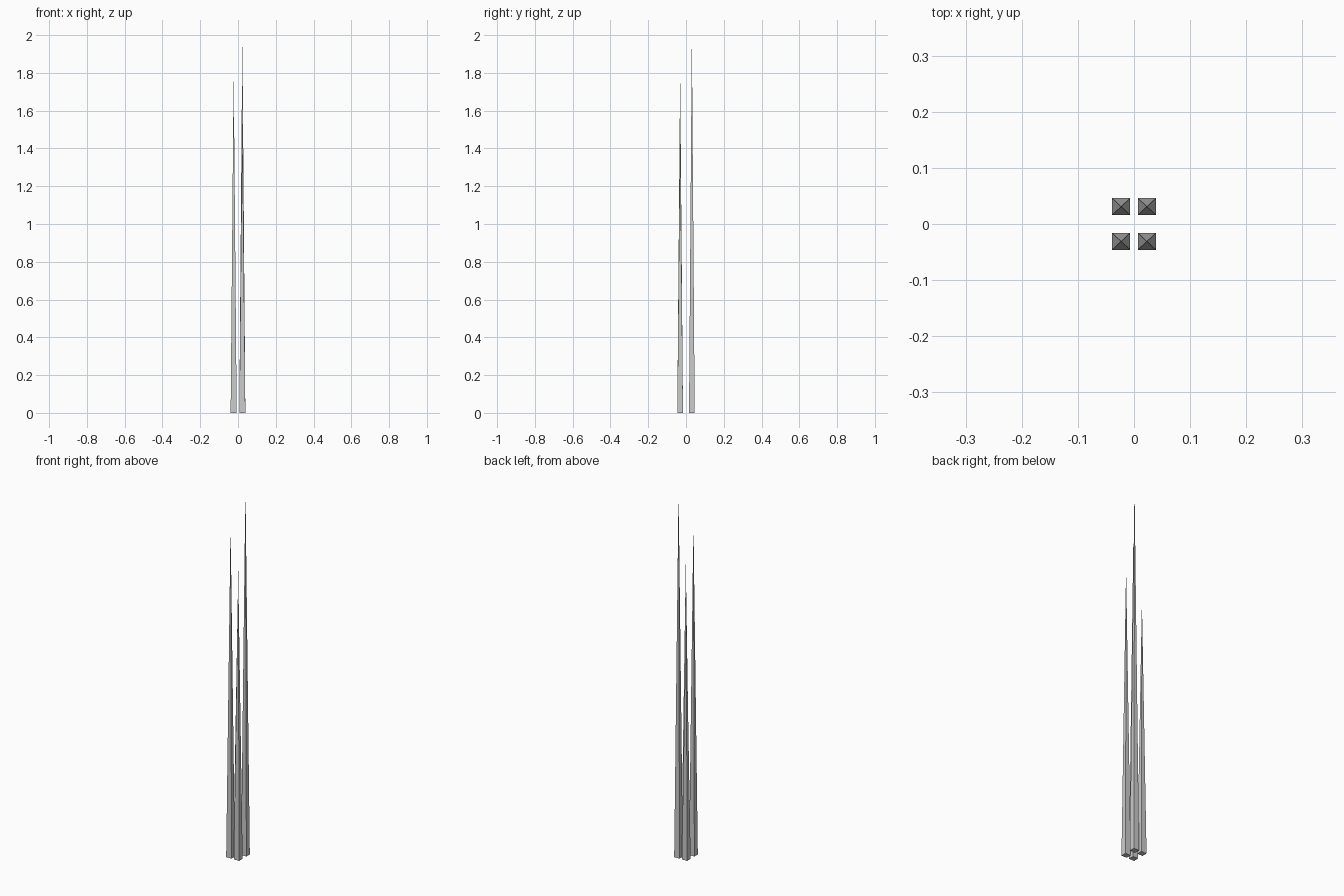
import bpy

if "Cube" in bpy.data.objects:
    bpy.data.objects.remove(bpy.data.objects["Cube"])

# Base footprint of each spike and its offset from the centre
HALF_X, HALF_Y = 0.016, 0.015
OFF_X, OFF_Y = 0.023, 0.031


def spike(name, x, y, height):
    """Slender four-sided pyramid with a closed base."""
    verts = [(-HALF_X, -HALF_Y, 0), (HALF_X, -HALF_Y, 0),
             (HALF_X, HALF_Y, 0), (-HALF_X, HALF_Y, 0), (0, 0, height)]
    faces = [(3, 2, 1, 0)] + [(i, (i + 1) % 4, 4) for i in range(4)]
    mesh = bpy.data.meshes.new(name)
    mesh.from_pydata(verts, [], faces)
    obj = bpy.data.objects.new(name, mesh)
    obj.location = (x, y, 0)
    bpy.context.collection.objects.link(obj)


# Four spikes of different heights in a two-by-two cluster
for name, sx, sy, height in [
    ("spike_back_right", 1, 1, 2.0),
    ("spike_front_left", -1, -1, 1.81),
    ("spike_front_right", 1, -1, 1.58),
    ("spike_back_left", -1, 1, 1.385),
]:
    spike(name, sx * OFF_X, sy * OFF_Y, height)
